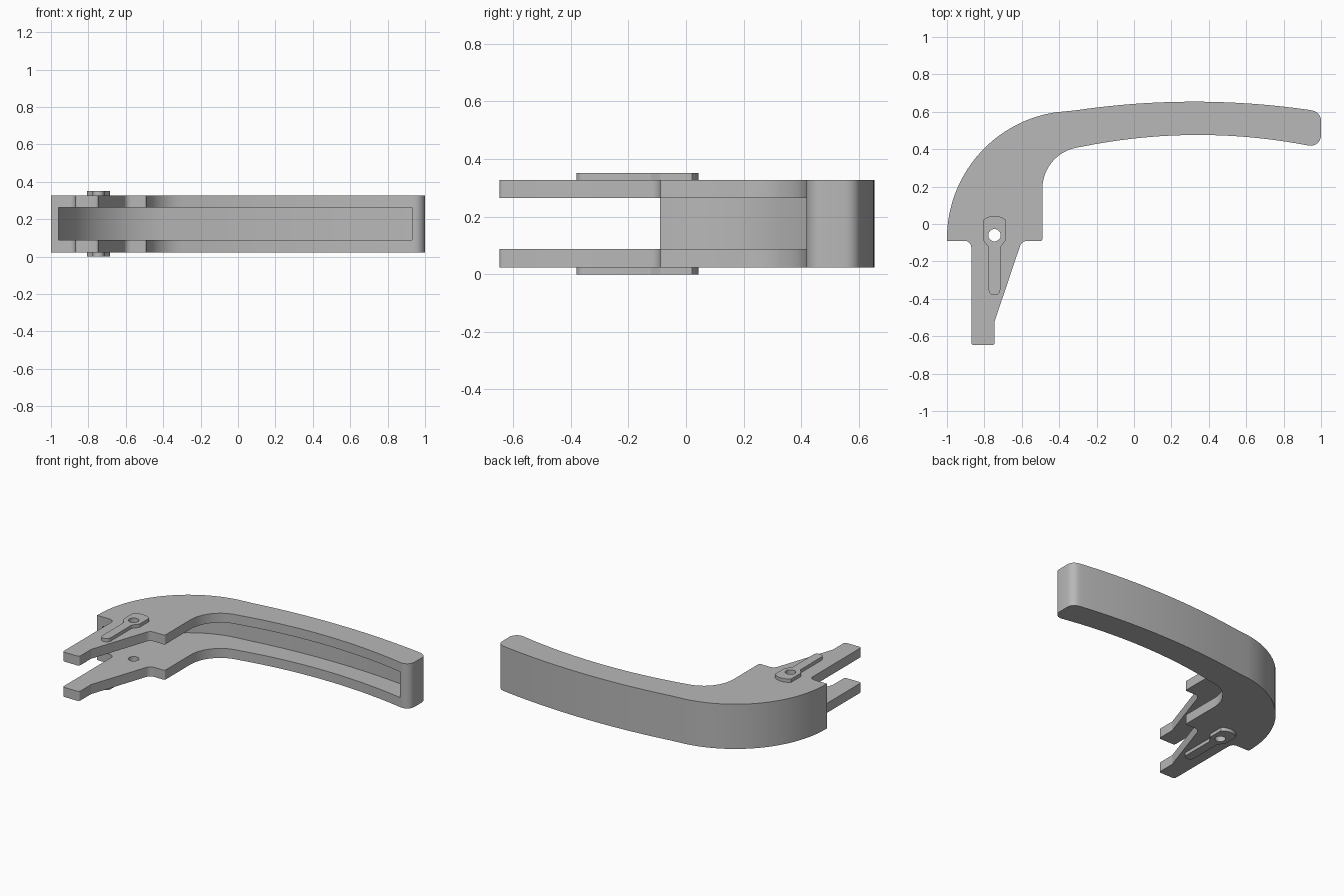
import bpy, bmesh, math
from mathutils import Vector

cube = bpy.data.objects.get("Cube")
if cube:
    bpy.data.objects.remove(cube, do_unlink=True)

# One plain grey for every part
grey = bpy.data.materials.new("plain_grey")
grey.use_nodes = True
colour = (0.48, 0.48, 0.48, 1)
grey.diffuse_color = colour
grey.node_tree.nodes["Principled BSDF"].inputs["Base Color"].default_value = colour


def arc(a, m, b, n=16):
    """Points on the circular arc from a to b through m."""
    (ax, ay), (mx, my), (bx, by) = a, m, b
    d = 2 * (ax * (my - by) + mx * (by - ay) + bx * (ay - my))
    sa, sm, sb = ax * ax + ay * ay, mx * mx + my * my, bx * bx + by * by
    cx = (sa * (my - by) + sm * (by - ay) + sb * (ay - my)) / d
    cy = (sa * (bx - mx) + sm * (ax - bx) + sb * (mx - ax)) / d
    r = math.hypot(ax - cx, ay - cy)
    t0 = math.atan2(ay - cy, ax - cx)
    sweep = (math.atan2(by - cy, bx - cx) - t0 + math.pi) % math.tau - math.pi
    return [(cx + r * math.cos(t0 + sweep * i / n),
             cy + r * math.sin(t0 + sweep * i / n)) for i in range(n + 1)]


def rounded(points, n=6):
    """Outline in which every (x, y, radius) corner is filleted."""
    out = []
    for i, p in enumerate(points):
        if len(p) == 2:
            out.append(p)
            continue
        c = Vector(p[:2])
        u = (Vector(points[i - 1][:2]) - c).normalized()
        v = (Vector(points[(i + 1) % len(points)][:2]) - c).normalized()
        half = u.angle(v) / 2
        start, end = (c + w * (p[2] / math.tan(half)) for w in (u, v))
        bis = (u + v).normalized()
        mid = c + bis * (p[2] / math.sin(half) - p[2])
        out += arc(start, mid, end, n)
    return out


def extrude(name, outline, z0, z1):
    """Solid prism from a flat outline."""
    bm = bmesh.new()
    face = bm.faces.new([bm.verts.new((x, y, z0)) for x, y in outline])
    res = bmesh.ops.extrude_face_region(bm, geom=[face])
    verts = [g for g in res["geom"] if isinstance(g, bmesh.types.BMVert)]
    bmesh.ops.translate(bm, verts=verts, vec=(0, 0, z1 - z0))
    bmesh.ops.recalc_face_normals(bm, faces=bm.faces)
    mesh = bpy.data.meshes.new(name)
    bm.to_mesh(mesh)
    bm.free()
    mesh.materials.append(grey)
    obj = bpy.data.objects.new(name, mesh)
    bpy.context.collection.objects.link(obj)
    return obj


def finish(obj, cutters):
    """Cut the openings and shade the curved walls smooth."""
    bpy.ops.object.select_all(action='DESELECT')
    obj.select_set(True)
    bpy.context.view_layer.objects.active = obj
    for cutter in cutters:
        mod = obj.modifiers.new("cut", 'BOOLEAN')
        mod.operation = 'DIFFERENCE'
        mod.solver = 'EXACT'
        mod.object = cutter
        bpy.ops.object.modifier_apply(modifier=mod.name)
    bpy.ops.object.shade_smooth_by_angle(angle=math.radians(30))


# Lever outline: shoulder sweep, handle, elbow, then the forked tang
outline = rounded(
    arc((-1, -0.09), (-0.8, 0.405), (-0.42, 0.597), 24)
    + arc((-0.31, 0.608), (0.32, 0.654), (0.93, 0.611), 20)
    + [(1, 0.598, 0.055), (1, 0.408, 0.055)]
    + arc((0.93, 0.42), (0.34, 0.476), (-0.28, 0.413), 20)
    + arc((-0.31, 0.408), (-0.435, 0.335), (-0.49, 0.19), 12)
    + [(-0.49, -0.09, 0.01), (-0.6, -0.09, 0.04), (-0.745, -0.52, 0.02),
       (-0.745, -0.648, 0.015), (-0.87, -0.648, 0.015), (-0.87, -0.09, 0.035)])
lever = extrude("lever_body", outline, 0.023, 0.328)

# Channel that leaves two plates, a back wall and an end cap
channel = extrude("channel_cutter",
                  arc((-0.96, -0.09), (-0.77, 0.377), (-0.41, 0.557), 24)
                  + arc((-0.31, 0.568), (0.32, 0.614), (0.93, 0.571), 20)
                  + [(0.93, 0.2), (-0.2, 0.2), (-0.2, -0.8), (-0.96, -0.8)],
                  0.088, 0.264)

# Pivot hole through both plates
px, py = -0.746, -0.06
circle = [(px + 0.033 * math.cos(math.tau * i / 32),
           py + 0.033 * math.sin(math.tau * i / 32)) for i in range(32)]
hole = extrude("pivot_hole_cutter", circle, -0.1, 0.5)

# Keyhole-shaped raised pads on the outer faces
pad = rounded(
    arc((px - 0.062, 0.02), (px, 0.044), (px + 0.062, 0.02), 10)
    + [(px + 0.062, -0.085, 0.03), (px + 0.031, -0.125, 0.02),
       (px + 0.031, -0.38, 0.028), (px - 0.031, -0.38, 0.028),
       (px - 0.031, -0.125, 0.02), (px - 0.062, -0.085, 0.03)])
lower_pad = extrude("lower_pivot_pad", pad, 0, 0.023)
upper_pad = extrude("upper_pivot_pad", pad, 0.328, 0.351)

finish(lever, [channel, hole])
finish(lower_pad, [hole])
finish(upper_pad, [hole])
for cutter in (channel, hole):
    bpy.data.objects.remove(cutter, do_unlink=True)
